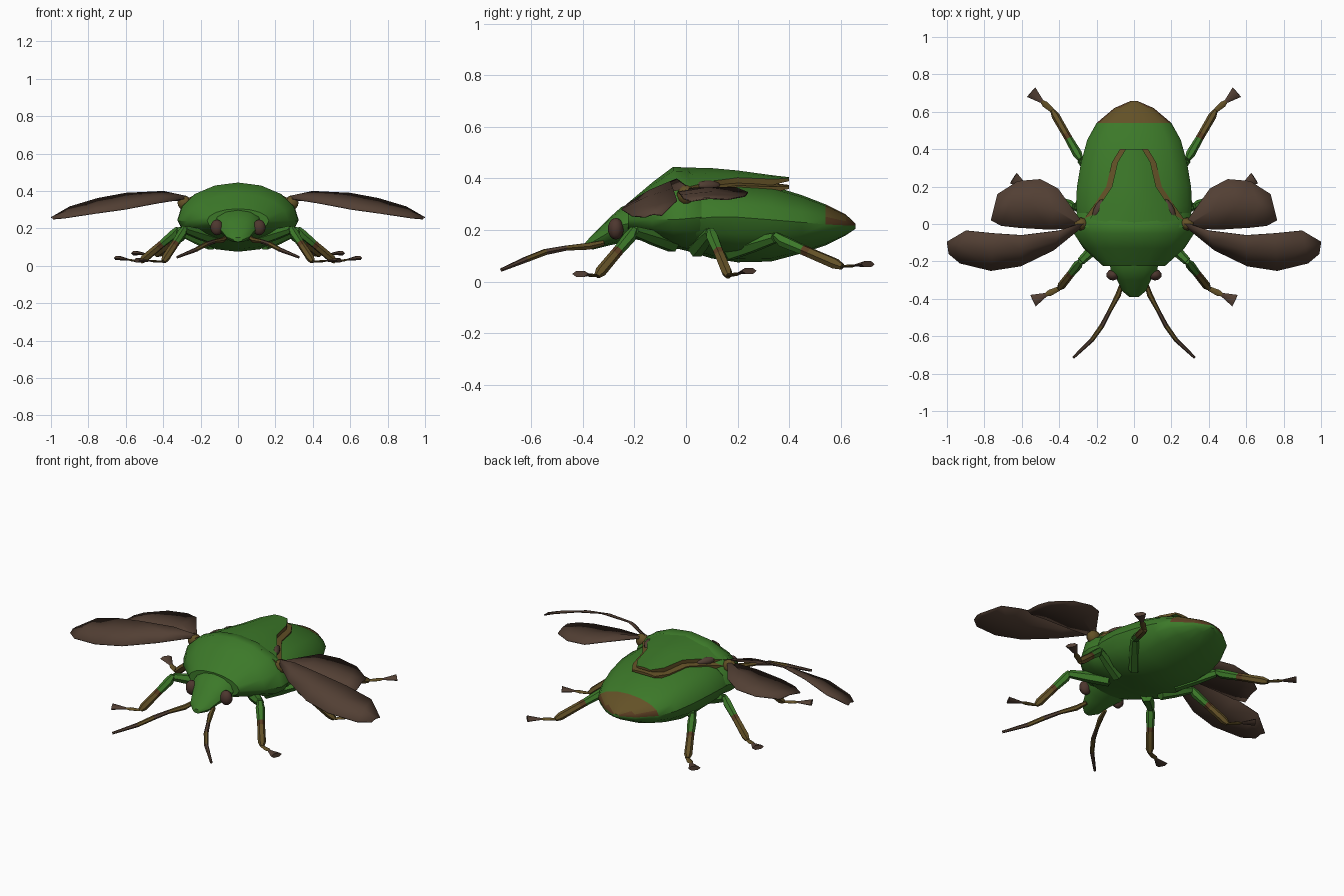
import bpy, bmesh, math
from mathutils import Vector

if "Cube" in bpy.data.objects:
    bpy.data.objects.remove(bpy.data.objects["Cube"])


def material(name, rgb):
    m = bpy.data.materials.new(name)
    m.diffuse_color = (*rgb, 1)
    m.use_nodes = True
    m.node_tree.nodes["Principled BSDF"].inputs["Base Color"].default_value = m.diffuse_color
    return m


MATS = [material("leaf green", (0.045, 0.19, 0.022)),
        material("olive brown", (0.125, 0.082, 0.02)),
        material("wing brown", (0.085, 0.05, 0.034)),
        material("rust brown", (0.105, 0.048, 0.016)),
        material("eye brown", (0.075, 0.038, 0.028))]
GREEN, OLIVE, BROWN, RUST, EYE = range(5)


def finish(name, bm, angle=40):
    bmesh.ops.recalc_face_normals(bm, faces=bm.faces)
    me = bpy.data.meshes.new(name)
    bm.to_mesh(me)
    bm.free()
    for m in MATS:
        me.materials.append(m)
    me.shade_smooth()
    me.set_sharp_from_angle(angle=math.radians(angle))
    ob = bpy.data.objects.new(name, me)
    bpy.context.collection.objects.link(ob)
    return ob


def skin(rings, mats, closed=True, caps=True):
    """Join successive rings of points with quads; mats gives a colour per span."""
    bm = bmesh.new()
    rows = [[bm.verts.new(p) for p in r] for r in rings]
    n = len(rows[0])
    for i in range(len(rows) - 1):
        for k in range(n if closed else n - 1):
            j = (k + 1) % n
            f = bm.faces.new((rows[i][k], rows[i][j], rows[i + 1][j], rows[i + 1][k]))
            f.material_index = mats[i] if isinstance(mats, list) else mats
    if caps:
        for row, c in ((rows[0], 0), (rows[-1], -1)):
            bm.faces.new(row).material_index = mats[c] if isinstance(mats, list) else mats
    return bm


def loft(sections, n=16):
    """Egg-shaped rings from (y, half width, top, middle, bottom)."""
    rings = []
    for y, w, top, mid, bot in sections:
        ring = []
        for k in range(n):
            a = 2 * math.pi * k / n
            s = math.sin(a)
            ring.append((w * math.cos(a), y, mid + s * ((top - mid) if s > 0 else (mid - bot))))
        rings.append(ring)
    return skin(rings, GREEN)


def tube(name, pts, radii, mats, n=6, flat=1.0):
    pts = [Vector(p) for p in pts]
    rings = []
    for i, p in enumerate(pts):
        d = (pts[min(i + 1, len(pts) - 1)] - pts[max(i - 1, 0)]).normalized()
        side = d.cross(Vector((0, 0, 1))).normalized()
        up = side.cross(d)
        rings.append([p + radii[i] * (math.cos(t) * side + flat * math.sin(t) * up)
                      for t in (2 * math.pi * k / n for k in range(n))])
    return finish(name, skin(rings, mats), 50)


# Abdomen, with an olive tip on its upper side
bm = loft([(-.20, .17, .30, .23, .165), (-.1, .27, .36, .23, .145), (0, .30, .39, .24, .12),
           (.1, .31, .392, .25, .09), (.2, .305, .387, .25, .075), (.33, .283, .372, .24, .078),
           (.45, .25, .335, .23, .11), (.54, .20, .30, .222, .14), (.62, .105, .26, .218, .18),
           (.657, .02, .225, .217, .205)])
for f in bm.faces:
    c = f.calc_center_median()
    if c.y > .54 and c.z > .217:
        f.material_index = OLIVE if c.z > .232 else RUST
finish("abdomen", bm)

# Thorax shield
finish("thorax_shield", loft([(-.225, .165, .305, .24, .18), (-.13, .27, .385, .24, .16),
                              (-.05, .322, .445, .24, .13), (.01, .325, .442, .245, .12),
                              (.06, .305, .395, .25, .11)]))

# Head
finish("head", loft([(-.20, .13, .305, .23, .165), (-.25, .125, .29, .22, .15),
                     (-.30, .09, .245, .19, .14), (-.36, .062, .185, .155, .125),
                     (-.39, .025, .152, .14, .128)], 12))


# Raised triangular back plate and the olive margin beneath it
def back_plate(name, grow, drop, col):
    rings = []
    for y, w, top, edge, depth in [(-.02, .27, .443, .36, .07), (.1, .185, .44, .39, .06),
                                   (.2, .118, .431, .403, .05), (.33, .088, .413, .398, .025),
                                   (.40, .045, .405, .40, .01)]:
        w += grow
        top, edge = top - drop, edge - drop
        arc = [(w * t, y, top - (top - edge) * t * t) for t in (-1, -.6, 0, .6, 1)]
        rings.append([(-w, y, edge - depth)] + arc + [(w, y, edge - depth)])
    bm = skin(rings, col)
    bm.normal_update()
    for f in bm.faces:
        if col == GREEN and abs(f.normal.z) < .5:
            f.material_index = OLIVE
    finish(name, bm)


back_plate("back_plate", 0, 0, GREEN)
back_plate("back_plate_margin", .03, .03, OLIVE)


def wing(name, s, lead, trail):
    """Thin wing between a leading and a trailing edge."""
    rings = []
    for a, b in zip(lead, trail):
        a, b = Vector(a), Vector(b)
        mid = (a + b) / 2 + Vector((0, 0, .008))
        rings.append([(s * p.x, p.y, p.z) for p in (a, mid, b)])
    ob = finish(name, skin(rings, BROWN, closed=False, caps=False))
    mod = ob.modifiers.new("thickness", 'SOLIDIFY')
    mod.thickness = .005
    mod.offset = 0


def blob(name, loc, size, rot, col):
    bm = bmesh.new()
    bmesh.ops.create_uvsphere(bm, u_segments=10, v_segments=7, radius=1)
    for f in bm.faces:
        f.material_index = col
    ob = finish(name, bm, 60)
    ob.location, ob.scale, ob.rotation_euler = loc, size, rot


# Hip, knee, ankle and foot tip of each right leg
LEGS = {"front_leg": [(.13, -.05, .145), (.285, -.2, .195), (.40, -.345, .022), (.54, -.41, .03)],
        "middle_leg": [(.15, .04, .125), (.32, .095, .19), (.52, .165, .022), (.645, .245, .042)],
        "hind_leg": [(.14, .17, .115), (.285, .345, .17), (.435, .605, .058), (.55, .705, .068)]}

for s, side in ((1, "right"), (-1, "left")):
    wing("forewing_" + side, s,
         [(.27, -.01, .36), (.43, -.14, .335), (.605, -.225, .302), (.765, -.25, .28),
          (.93, -.21, .255), (.99, -.16, .25)],
         [(.27, .01, .365), (.40, -.035, .398), (.60, -.06, .388), (.75, -.05, .36),
          (.90, -.035, .315), (1.0, -.095, .257)])
    wing("hindwing_" + side, s,
         [(.27, -.02, .35), (.45, -.03, .345), (.62, -.02, .335), (.71, -.01, .322),
          (.765, .02, .312)],
         [(.27, 0, .355), (.406, .19, .365), (.50, .24, .345), (.62, .23, .332),
          (.73, .16, .318)])
    # Dark wing-joint spots beside the back plate, and the olive wing root
    blob("joint_spot_" + side, (s * .19, .085, .372), (.022, .055, .02), (0, s * .4, s * .5), BROWN)
    blob("wing_root_" + side, (s * .285, .0, .335), (.04, .035, .04), (0, s * .6, 0), OLIVE)
    blob("eye_" + side, (s * .113, -.272, .205), (.036, .031, .042), (0, 0, 0), EYE)
    # Antenna
    path = [(.065, -.32, .15), (.085, -.38, .137), (.13, -.465, .13), (.172, -.545, .115),
            (.225, -.62, .086), (.325, -.715, .046)]
    tube("antenna_" + side, [(s * x, y, z) for x, y, z in path],
         [.011, .015, .011, .013, .012, .007], [OLIVE, OLIVE, BROWN, OLIVE, BROWN])
    # Legs: green thigh, banded shin, flared foot
    for name, joints in LEGS.items():
        hip, knee, ankle, tip = (Vector((s * x, y, z)) for x, y, z in joints)
        tube(f"{name}_thigh_{side}", [hip, hip.lerp(knee, .5), knee], [.034, .031, .022], GREEN)
        tube(f"{name}_shin_{side}",
             [knee + Vector((0, 0, .01))] + [knee.lerp(ankle, t) for t in (.12, .42, .52, .9, 1)],
             [.015, .025, .021, .021, .022, .013], [GREEN, GREEN, RUST, OLIVE, OLIVE])
        tube(f"{name}_foot_{side}", [ankle, ankle.lerp(tip, .35), ankle.lerp(tip, .5), tip],
             [.012, .017, .01, .034], [OLIVE, OLIVE, BROWN], flat=.4)
